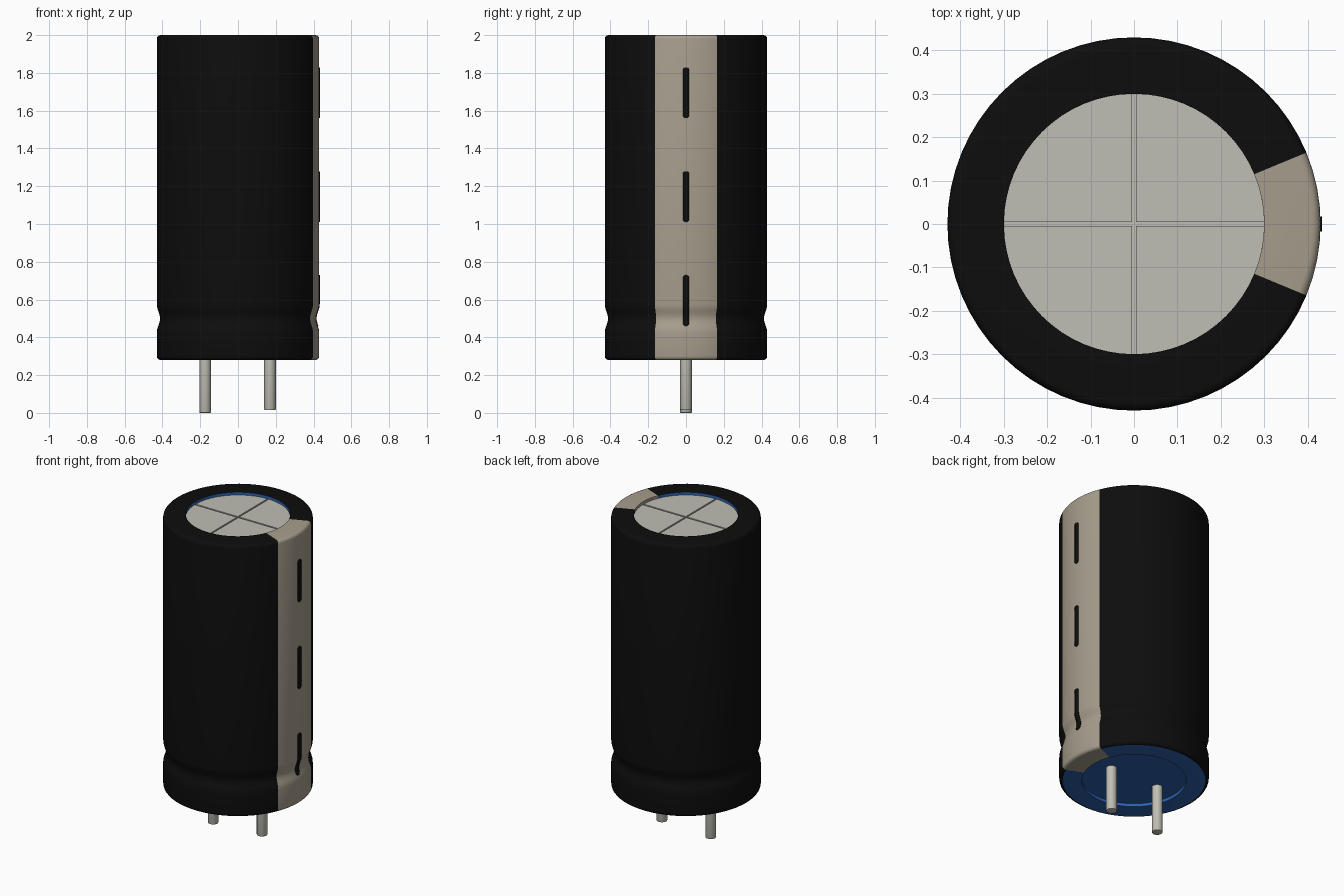
import bpy, bmesh, math
from math import sin, cos, pi, radians

cube = bpy.data.objects.get("Cube")
if cube:
    bpy.data.objects.remove(cube, do_unlink=True)


def material(name, rgb, rough=0.5):
    m = bpy.data.materials.new(name)
    m.use_nodes = True
    m.diffuse_color = (*rgb, 1)
    bsdf = next(n for n in m.node_tree.nodes if n.type == 'BSDF_PRINCIPLED')
    bsdf.inputs["Base Color"].default_value = (*rgb, 1)
    bsdf.inputs["Roughness"].default_value = rough
    return m


BLACK = material("black sleeve", (0.004, 0.004, 0.004))
BEIGE = material("beige stripe", (0.385, 0.34, 0.265))
BLUE = material("blue inside", (0.025, 0.12, 0.42))
SILVER = material("silver metal", (0.52, 0.52, 0.46))

SEG = 64
R, HOLE = 0.43, 0.30
Z0, Z1 = 0.28, 2.0
GROOVE_Z, GROOVE_HALF, GROOVE_DEPTH = 0.50, 0.075, 0.017


def wall_radius(z):
    """Outer sleeve radius, pinched at the groove."""
    t = (z - GROOVE_Z) / GROOVE_HALF
    return R - (GROOVE_DEPTH * (1 + cos(pi * t)) / 2 if abs(t) < 1 else 0)


def finish(name, bm, mats, smooth=True):
    bmesh.ops.recalc_face_normals(bm, faces=bm.faces)
    me = bpy.data.meshes.new(name)
    bm.to_mesh(me)
    bm.free()
    for m in mats:
        me.materials.append(m)
    ob = bpy.data.objects.new(name, me)
    bpy.context.collection.objects.link(ob)
    if smooth:
        bpy.ops.object.select_all(action='DESELECT')
        ob.select_set(True)
        bpy.context.view_layer.objects.active = ob
        bpy.ops.object.shade_smooth_by_angle(angle=radians(35))
    return ob


def cylinder(name, mat, r, z0, z1, x=0.0, seg=SEG, bevel=0.0):
    bm = bmesh.new()
    bmesh.ops.create_cone(bm, cap_ends=True, segments=seg, radius1=r, radius2=r, depth=z1 - z0)
    bmesh.ops.translate(bm, verts=bm.verts, vec=(x, 0, (z0 + z1) / 2))
    if bevel:
        rim = [e for e in bm.edges if all(v.co.z < z0 + 1e-4 for v in e.verts)]
        bmesh.ops.bevel(bm, geom=rim, offset=bevel, segments=2, affect='EDGES', profile=0.5)
    return finish(name, bm, [mat])


# Sleeve: one revolved profile with rounded rims and a crimped groove
F = 0.02
profile = [(HOLE, Z0 + 0.03), (HOLE, Z0)]
profile += [(R - F + F * sin(a), Z0 + F - F * cos(a)) for a in (i * pi / 8 for i in range(5))]
for i in range(13):
    z = GROOVE_Z + GROOVE_HALF * (i / 6 - 1)
    profile.append((wall_radius(z), z))
profile += [(R - F + F * cos(a), Z1 - F + F * sin(a)) for a in (i * pi / 8 for i in range(5))]
profile += [(HOLE, Z1), (HOLE, Z1 - 0.03)]

bm = bmesh.new()
rings = [[bm.verts.new((r * cos(2 * pi * k / SEG), r * sin(2 * pi * k / SEG), z))
          for k in range(SEG)] for r, z in profile]
for j in range(len(rings) - 1):
    for k in range(SEG):
        n = (k + 1) % SEG
        f = bm.faces.new((rings[j][k], rings[j][n], rings[j + 1][n], rings[j + 1][k]))
        c = f.calc_center_median()
        if abs(math.atan2(c.y, c.x)) < radians(22.5):
            f.material_index = 1              # stripe wraps over both rims
        elif j < 2 or j == len(rings) - 2:
            f.material_index = 2              # underside and inner lips
finish("sleeve", bm, [BLACK, BEIGE, BLUE])

# Recessed base plate and the can floor under the vent cross
cylinder("base_plate", BLUE, HOLE, Z0 + 0.02, Z0 + 0.03)
cylinder("can_top", SILVER, HOLE, Z1 - 0.035, Z1 - 0.028)

# Four raised quarters leave a cross-shaped vent groove
GAP = 0.005
bm = bmesh.new()
a0 = math.asin(GAP / HOLE)
for q in range(4):
    pts = [(GAP, GAP)]
    for i in range(17):
        a = a0 + (pi / 2 - 2 * a0) * i / 16
        pts.append((HOLE * cos(a), HOLE * sin(a)))
    ca, sa = cos(q * pi / 2), sin(q * pi / 2)
    face = bm.faces.new([bm.verts.new((x * ca - y * sa, x * sa + y * ca, Z1 - 0.03)) for x, y in pts])
    ext = bmesh.ops.extrude_face_region(bm, geom=[face])
    bmesh.ops.translate(bm, vec=(0, 0, 0.012),
                        verts=[g for g in ext["geom"] if isinstance(g, bmesh.types.BMVert)])
finish("vent_quarters", bm, [SILVER], smooth=False)

# Minus dashes: thin rounded strips that follow the sleeve wall
HW = 0.017
for idx, (za, zb) in enumerate([(0.46, 0.73), (1.01, 1.28), (1.56, 1.83)]):
    bm = bmesh.new()
    steps = [HW * (1 - cos(i * pi / 10)) for i in range(1, 6)]
    zs = [za + s for s in steps]
    inner = (zb - za) - 2 * HW
    zs += [za + HW + inner * i / 16 for i in range(1, 16)]
    zs += [zb - s for s in reversed(steps)]
    rows = []
    for z in zs:
        d = max(0, za + HW - z, z - (zb - HW))
        w = math.sqrt(max(HW * HW - d * d, 0))
        r = wall_radius(z) + 0.003
        rows.append([bm.verts.new((r * cos(s * w / r), r * sin(s * w / r), z)) for s in (-1, 0, 1)])
    for lo, hi in zip(rows, rows[1:]):
        for k in range(2):
            bm.faces.new((lo[k], lo[k + 1], hi[k + 1], hi[k]))
    ob = finish(f"minus_dash_{idx + 1}", bm, [BLACK])
    solid = ob.modifiers.new("thickness", 'SOLIDIFY')
    solid.thickness = 0.005
    solid.offset = -1

# Leads: the one on the right is slightly shorter
cylinder("lead_long", SILVER, 0.031, 0.0, Z0 + 0.025, x=-0.174, seg=24, bevel=0.004)
cylinder("lead_short", SILVER, 0.031, 0.015, Z0 + 0.025, x=0.169, seg=24, bevel=0.004)
